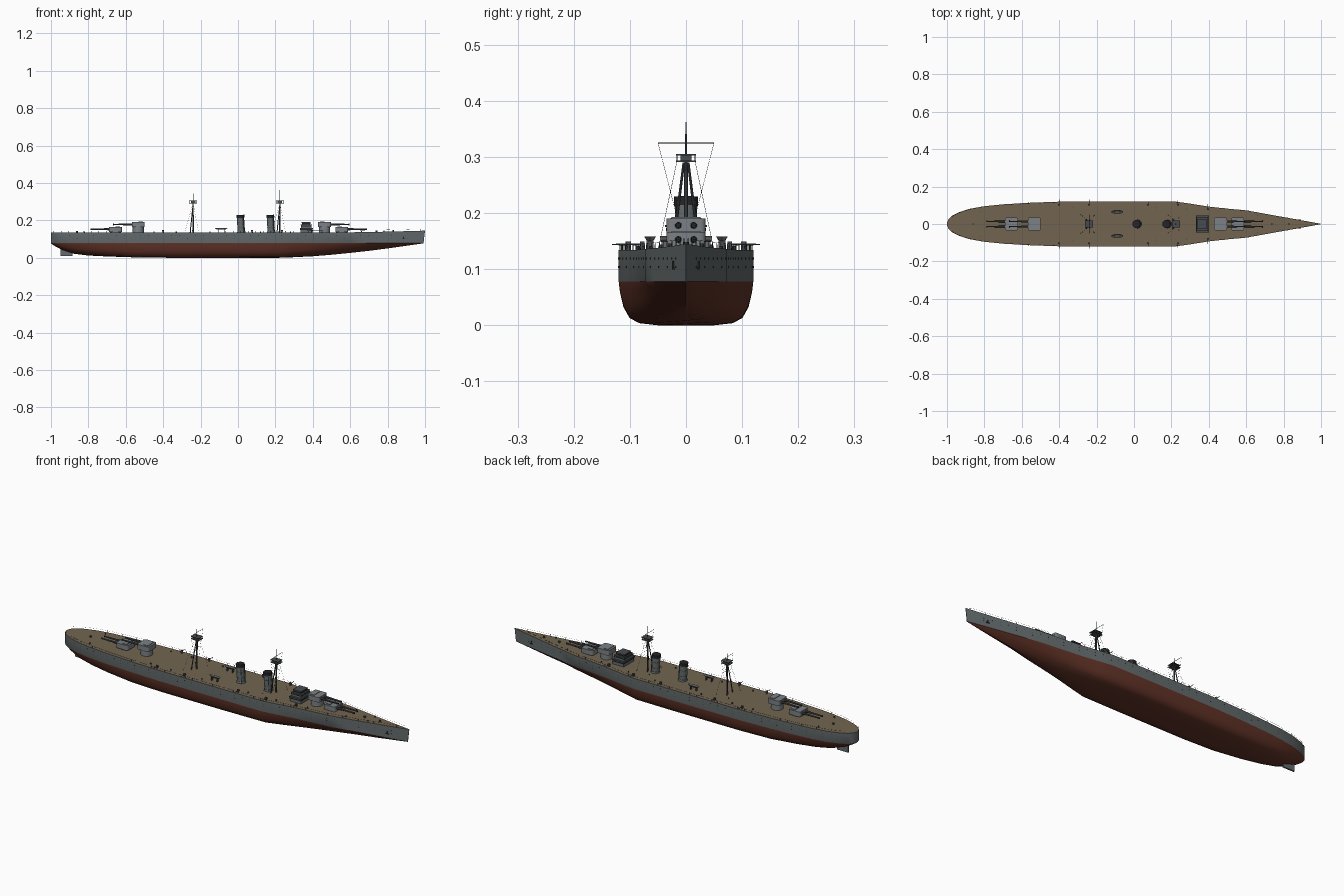
import bpy, bmesh, math
from mathutils import Vector, Matrix

if "Cube" in bpy.data.objects:
    bpy.data.objects.remove(bpy.data.objects["Cube"])


def mat(name, r, g, b):
    m = bpy.data.materials.new(name)
    m.diffuse_color = (r, g, b, 1)
    m.use_nodes = True
    m.node_tree.nodes["Principled BSDF"].inputs["Base Color"].default_value = m.diffuse_color
    return m


GREY = mat("hull grey", .125, .145, .15)
RED = mat("underwater red", .12, .033, .02)
DECK = mat("deck tan", .17, .13, .08)
LIGHT = mat("turret grey", .20, .22, .235)
DARK = mat("dark grey", .065, .072, .078)
BLACK = mat("soot black", .018, .018, .02)

# x, half beam, keel height
ROWS = [(-1, .006, .078), (-.993, .024, .072), (-.975, .043, .06), (-.94, .061, .042),
        (-.88, .081, .022), (-.8, .095, .012), (-.7, .105, .007), (-.55, .114, .002),
        (-.38, .12, 0), (0, .12, 0), (.22, .12, 0), (.3, .109, .003), (.4, .093, .008),
        (.5, .082, .016), (.6, .073, .026), (.7, .055, .037), (.8, .037, .05),
        (.9, .019, .064), (1, .001, .077)]
WL = .078


def half_beam(x):
    for a, b in zip(ROWS, ROWS[1:]):
        if a[0] <= x <= b[0]:
            return a[1] + (b[1] - a[1]) * (x - a[0]) / (b[0] - a[0])
    return 0


def deck_z(x):
    return .134 + .011 * max(0, (x - .3) / .7) ** 2


def finish(name, bm, *mats, angle=35):
    bmesh.ops.recalc_face_normals(bm, faces=bm.faces)
    me = bpy.data.meshes.new(name)
    bm.to_mesh(me)
    bm.free()
    for m in mats:
        me.materials.append(m)
    ob = bpy.data.objects.new(name, me)
    bpy.context.collection.objects.link(ob)
    bpy.ops.object.select_all(action='DESELECT')
    ob.select_set(True)
    bpy.context.view_layer.objects.active = ob
    bpy.ops.object.shade_smooth_by_angle(angle=math.radians(angle))
    return ob


def box(bm, x0, x1, y0, y1, z0, z1, bevel=0):
    r = bmesh.ops.create_cube(bm, size=1, matrix=Matrix.Translation(
        ((x0 + x1) / 2, (y0 + y1) / 2, (z0 + z1) / 2)) @ Matrix.Diagonal((x1 - x0, y1 - y0, z1 - z0, 1)))
    if bevel:
        es = {e for v in r['verts'] for e in v.link_edges}
        up = [e for e in es if abs(e.verts[0].co.z - e.verts[1].co.z) > 1e-4]
        bmesh.ops.bevel(bm, geom=up, offset=bevel, segments=3, affect='EDGES', profile=.5)


def rod(bm, p, q, r1, r2=None, n=8):
    p, q = Vector(p), Vector(q)
    d = q - p
    m = Matrix.Translation((p + q) / 2) @ d.to_track_quat('Z', 'Y').to_matrix().to_4x4()
    bmesh.ops.create_cone(bm, cap_ends=True, segments=n, radius1=r1,
                          radius2=r1 if r2 is None else r2, depth=d.length, matrix=m)


# hull: cross-sections blended from a full U midships to a V at the ends
U = [(0, 0), (.42, 0), (.7, .05), (.84, .17), (.93, .42), (.98, .75), (1, 1)]
V = [(0, 0), (.25, .15), (.45, .33), (.62, .5), (.77, .68), (.89, .84), (1, 1)]
bm = bmesh.new()
rings = []
for x, hb, k in ROWS:
    t = min(1, max(0, (x - .2) / .5, (-.6 - x) / .6))
    half = []
    for (a, b), (c, d) in zip(U, V):
        half.append((hb * (a + (c - a) * t), k + (WL - k) * (b + (d - b) * t)))
    half.append((hb, deck_z(x)))
    pts = [(-y, z) for y, z in half[:0:-1]] + half
    rings.append([bm.verts.new((x + (.12 * (z - .145) if x > .95 else 0), y, z)) for y, z in pts])
for a, b in zip(rings, rings[1:]):
    for i in range(len(a) - 1):
        f = bm.faces.new((a[i], a[i + 1], b[i + 1], b[i]))
        f.material_index = 0 if i in (0, len(a) - 2) else 1
    f = bm.faces.new((a[-1], a[0], b[0], b[-1]))
    f.material_index = 2
for r in (rings[0], rings[-1]):
    bm.faces.new(r)
finish("hull", bm, GREY, RED, DECK)

# rudder
bm = bmesh.new()
box(bm, -.95, -.885, -.004, .004, .01, .05)
finish("rudder", bm, GREY)

# main turrets: centre x, facing, roof height
houses, guns, muzzles = bmesh.new(), bmesh.new(), bmesh.new()
for x, s, top in ((-.655, -1, .165), (-.533, -1, .19), (.462, 1, .19), (.555, 1, .165)):
    rod(houses, (x, 0, .13), (x, 0, top - .024), .03, n=24)
    box(houses, x - .034, x + .034, -.035, .035, top - .026, top, .009)
    box(houses, x - s * .012 - .012, x - s * .012 + .012, -.026, .026, top, top + .003)
    for y in (-.0135, .0135):
        z = top - .012
        rod(guns, (x + s * .03, y, z), (x + s * .062, y, z), .0062, .0055, 10)
        rod(guns, (x + s * .06, y, z), (x + s * .13, y, z), .0045, .0035, 10)
        rod(muzzles, (x + s * .13, y, z), (x + s * .134, y, z), .0043, n=10)
finish("turrets", houses, LIGHT)
finish("main_guns", guns, DARK)
finish("gun_muzzles", muzzles, BLACK)

# bridge tiers, roofs and window strips
tiers, roofs, panes = bmesh.new(), bmesh.new(), bmesh.new()
for x0, x1, w, z0, z1 in ((.333, .398, .044, .13, .158), (.337, .393, .035, .158, .178),
                          (.342, .386, .026, .178, .19)):
    box(tiers, x0, x1, -w, w, z0, z1)
    box(roofs, x0 - .002, x1 + .002, -w - .002, w + .002, z1 - .003, z1 + .001)
    box(panes, x0 - .001, x1 + .001, -w - .001, w + .001, z1 - .010, z1 - .005)
finish("bridge", tiers, GREY)
finish("bridge_roofs", roofs, DARK)
finish("bridge_windows", panes, BLACK)

# raked funnels with bands and caps
stacks, bands, caps = bmesh.new(), bmesh.new(), bmesh.new()
for x in (.018, .178):
    def axis(z):
        return (x - .06 * (z - .134), 0, z)
    rod(stacks, axis(.13), axis(.142), .024, .021, 24)
    rod(stacks, axis(.142), axis(.217), .0195, n=24)
    for z in (.16, .19):
        rod(bands, axis(z), axis(z + .002), .0203, n=24)
    rod(caps, axis(.213), axis(.229), .0212, n=24)
    for sy in (-1, 1):
        rod(bands, (x + .014, sy * .0165, .134), (x + .009, sy * .0165, .222), .0016, n=6)
finish("funnels", stacks, GREY)
finish("funnel_fittings", bands, DARK)
finish("funnel_caps", caps, BLACK)

# tripod masts with lookout platforms, yards and rigging
poles, tops, rigging = bmesh.new(), bmesh.new(), bmesh.new()
for x, h in ((-.24, .343), (.224, .362)):
    rod(poles, (x, 0, .13), (x, 0, .3), .004, .003)
    rod(poles, (x, 0, .3), (x, 0, h), .002, .001, 6)
    for sy in (-1, 1):
        rod(poles, (x - .016, sy * .024, .13), (x, sy * .004, .29), .0028, .0022)
        for dx in (-.045, .03):
            rod(rigging, (x, sy * .016, .293), (x + dx, sy * .05, .134), .0004, n=3)
        rod(rigging, (x, sy * .05, .325), (x, sy * .018, .2), .0004, n=3)
        rod(poles, (x - .008, sy * .009, .25), (x + .008, sy * .009, .25), .001, n=4)
    rod(rigging, (x, -.05, .325), (x, .05, .325), .0009, n=6)
    box(tops, x - .022, x + .022, -.018, .018, .291, .294)
    box(tops, x - .012, x + .012, -.010, .010, .292, .304)
    box(tops, x - .022, x + .022, -.018, .018, .303, .3055)
    for dx in (-.02, .02):
        for y in (-.016, .016):
            rod(tops, (x + dx, y, .292), (x + dx, y, .304), .001, n=4)
finish("masts", poles, DARK)
finish("mast_platforms", tops, DARK)
finish("rigging", rigging, BLACK)

# open boats on cradles, either side
boats, cradles = bmesh.new(), bmesh.new()
for sy in (-1, 1):
    c = Vector((-.09, sy * .064, .15))
    loops = []
    for w, z in ((.5, 0), (1, .008), (.8, .008), (.45, .003)):
        loops.append([boats.verts.new(c + Vector((.033 * (.35 + .65 * w) * math.cos(a),
                      .0105 * w * math.sin(a), z))) for a in [i * math.tau / 20 for i in range(20)]])
    for a, b in zip(loops, loops[1:]):
        for i in range(20):
            boats.faces.new((a[i], a[i - 1], b[i - 1], b[i]))
    boats.faces.new(loops[0])
    boats.faces.new(loops[-1]).material_index = 1
    for dx in (-.016, .016):
        box(cradles, c.x + dx - .0015, c.x + dx + .0015, c.y - .006, c.y + .006, .132, .152)
finish("boats", boats, LIGHT, DECK)
finish("boat_cradles", cradles, DARK)

# secondary guns along the deck edge
bm = bmesh.new()
for x in (-.4, -.24, .075, .235, .395):
    for sy in (-1, 1):
        y, z = half_beam(x) - .016, .144
        rod(bm, (x, sy * y, .132), (x, sy * y, z), .0045, .003)
        box(bm, x - .005, x + .005, sy * y - .004, sy * y + .004, z - .003, z + .005)
        rod(bm, (x, sy * y, z), (x, sy * (y + .028), z), .0016, .0012, 6)
finish("deck_guns", bm, DARK)

# bollards, vents, capstans
bm = bmesh.new()
for x in (-.82, -.45, -.33, -.15, .12, .28, .45, .66, .78):
    for sy in (-1, 1):
        y = sy * half_beam(x) * .72
        rod(bm, (x, y, .132), (x, y, deck_z(x) + .007), .003)
for x in (-.86, .74, .83):
    rod(bm, (x, 0, .132), (x, 0, deck_z(x) + .008), .0045, .0055, 10)
finish("deck_fittings", bm, DARK)

# railing stanchions and wire
bm = bmesh.new()
for sy in (-1, 1):
    last = None
    for i in range(50):
        x = -.985 + i * .04
        p = Vector((x, sy * max(.001, half_beam(x) - .002), deck_z(x)))
        q = p + Vector((0, 0, .01))
        rod(bm, p, q, .0006, n=4)
        if last:
            rod(bm, last, q, .0003, n=3)
        last = q
finish("railing", bm, DARK)

# portholes and anchors
bm = bmesh.new()
for i in range(44):
    x = -.9 + i * .042
    for sy in (-1, 1):
        for z in ((.119, .104) if i % 2 else (.119,)):
            y = half_beam(x)
            rod(bm, (x, sy * (y - .002), z), (x, sy * (y + .0008), z), .0016, n=8)
for sy in (-1, 1):
    y = sy * half_beam(.885)
    box(bm, .883, .887, y - .003, y + .003, .1, .115)
    box(bm, .876, .894, y - .003, y + .003, .099, .103)
finish("portholes_and_anchors", bm, BLACK)
